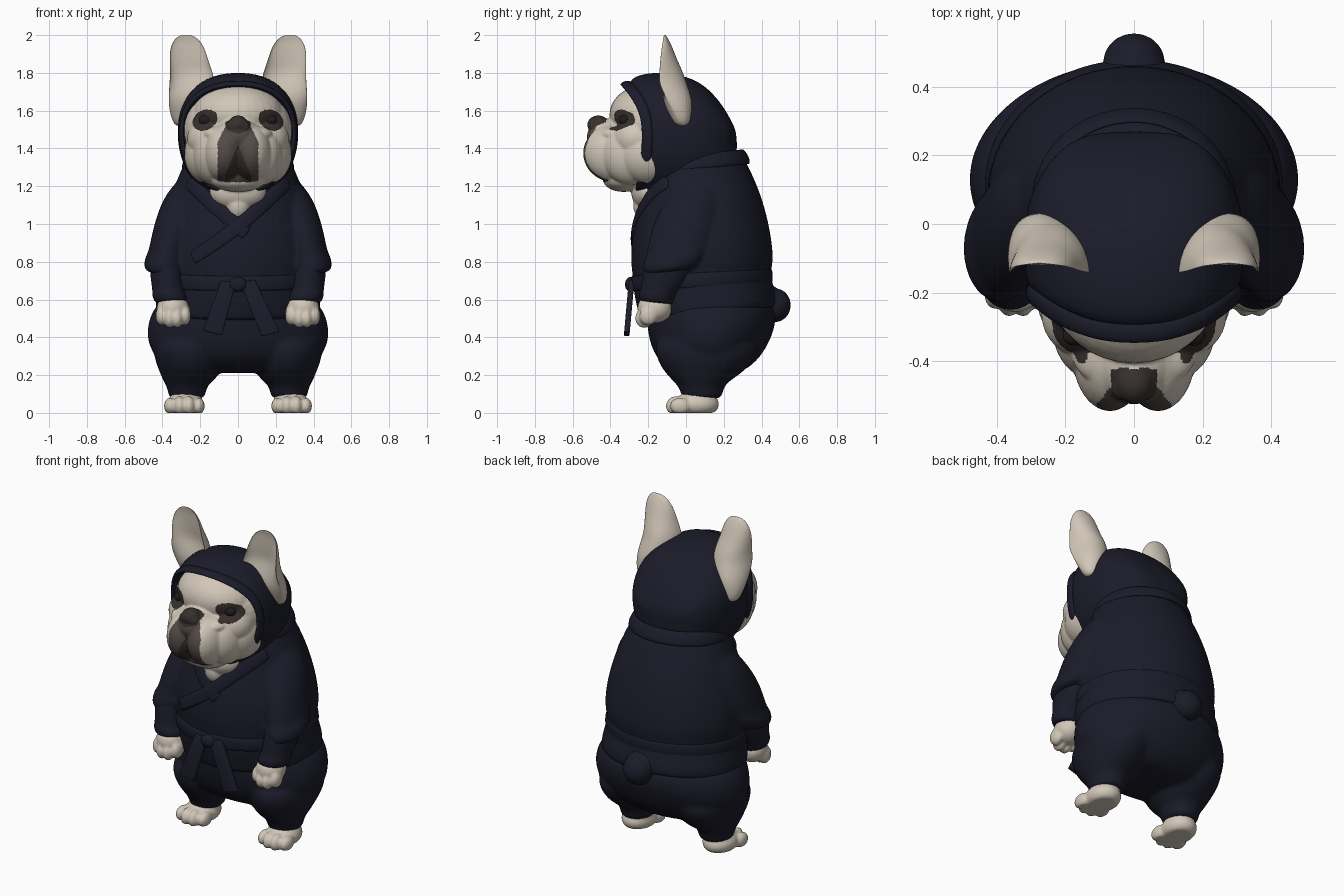
import bpy, bmesh, math
from mathutils import Vector, Matrix
from mathutils.bvhtree import BVHTree

if "Cube" in bpy.data.objects:
    bpy.data.objects.remove(bpy.data.objects["Cube"])

def material(name, rgb):
    m = bpy.data.materials.new(name)
    m.diffuse_color = (*rgb, 1)
    m.use_nodes = True
    m.node_tree.nodes["Principled BSDF"].inputs["Base Color"].default_value = m.diffuse_color
    return m

NAVY = material("navy cloth", (0.0108, 0.0114, 0.0225))
CREAM = material("cream fur", (0.64, 0.57, 0.48))
BROWN = material("muzzle brown", (0.085, 0.068, 0.06))
DARK = material("dark brown", (0.038, 0.029, 0.026))
BLACK = material("eye black", (0.014, 0.012, 0.012))

def finish(name, bm, mats, mods=()):
    """Make an object, bake its modifiers, shade smooth."""
    bmesh.ops.recalc_face_normals(bm, faces=bm.faces)
    me = bpy.data.meshes.new(name)
    bm.to_mesh(me)
    bm.free()
    ob = bpy.data.objects.new(name, me)
    bpy.context.collection.objects.link(ob)
    for kind, props in mods:
        md = ob.modifiers.new(kind, kind)
        for k, v in props.items():
            setattr(md, k, v)
    bpy.context.view_layer.update()
    ev = ob.evaluated_get(bpy.context.evaluated_depsgraph_get())
    baked = bpy.data.meshes.new_from_object(ev)
    ob.modifiers.clear()
    ob.data = baked
    baked.materials.clear()
    for m in mats:
        baked.materials.append(m)
    for p in baked.polygons:
        p.use_smooth = True
        p.material_index = 0
    return ob

def melt(voxel, times):
    return [("REMESH", {"mode": "VOXEL", "voxel_size": voxel}),
            ("SMOOTH", {"factor": 0.5, "iterations": times})]

def fuse(name, parts, mat, voxel, times):
    """Melt several objects into one."""
    bm = bmesh.new()
    for ob in parts:
        bm.from_mesh(ob.data)
        bpy.data.objects.remove(ob)
    return finish(name, bm, [mat], melt(voxel, times))

def loft(name, rings, mat, closed=False, level=2):
    bm = bmesh.new()
    vs = [[bm.verts.new(p) for p in r] for r in rings]
    n = len(vs[0])
    pairs = list(zip(vs, vs[1:])) + ([(vs[-1], vs[0])] if closed else [])
    for a, b in pairs:
        for i in range(n):
            j = (i + 1) % n
            bm.faces.new((a[i], a[j], b[j], b[i]))
    if not closed:
        bm.faces.new(vs[0])
        bm.faces.new(vs[-1])
    return finish(name, bm, [mat], [("SUBSURF", {"levels": level})])

def oval(z, cx, rx, yf, yb, tilt=0, n=28):
    """Horizontal ring between front yf and back yb; tilt lifts the back."""
    pts = []
    for i in range(n):
        a = 2 * math.pi * i / n
        y = (yf + yb) / 2 + (yb - yf) / 2 * math.sin(a)
        pts.append(Vector((cx + rx * math.cos(a), y, z + tilt * y)))
    return pts

def tube(name, path, w, t, mat, axis, closed=False):
    """Flattened roll: half width w, half thickness t along axis(point)."""
    rings = []
    for i, p in enumerate(path):
        q = path[(i + 1) % len(path)] if closed else path[min(i + 1, len(path) - 1)]
        o = path[i - 1] if closed else path[max(i - 1, 0)]
        ax = axis(p).normalized()
        side = (q - o).cross(ax).normalized()
        rings.append([p + side * w * math.cos(k * math.pi / 5) + ax * t * math.sin(k * math.pi / 5)
                      for k in range(10)])
    return loft(name, rings, mat, closed, 1)

def blob(name, balls, mats, voxel=0.01, floor=None, times=4):
    """Ellipsoids (centre, radii) fused into one soft form."""
    bm = bmesh.new()
    for c, r in balls:
        bmesh.ops.create_uvsphere(bm, u_segments=32, v_segments=20, radius=1,
                                  matrix=Matrix.Translation(c) @ Matrix.Diagonal((*r, 1)))
    if floor is not None:
        for v in bm.verts:
            v.co.z = max(v.co.z, floor)
    return finish(name, bm, mats, melt(voxel, times))

def both(balls):
    return balls + [((-c[0], c[1], c[2]), r) for c, r in balls]

# jacket body with skirt
jacket = loft("jacket_body", [oval(z, 0, rx, yf, yb, t) for z, rx, yf, yb, t in (
    (.505, .42, -.235, .47, .1), (.52, .44, -.245, .485, .1), (.59, .437, -.265, .48, .08),
    (.66, .425, -.28, .46, .05), (.74, .415, -.285, .45, .03), (.80, .43, -.295, .465, 0),
    (.90, .425, -.29, .458, 0), (1.0, .405, -.275, .44, 0), (1.1, .375, -.245, .415, 0),
    (1.2, .34, -.23, .38, 0), (1.3, .295, -.2, .335, 0), (1.38, .265, -.16, .29, 0),
    (1.42, .2, -.1, .22, 0))], NAVY)
tree = BVHTree.FromPolygons([v.co for v in jacket.data.vertices],
                            [tuple(p.vertices) for p in jacket.data.polygons])

# trousers seat and tail bump
trousers = [loft("seat", [oval(z, 0, rx, yf, yb) for z, rx, yf, yb in (
    (.21, .27, -.03, .27), (.235, .36, -.10, .33), (.30, .447, -.165, .40), (.38, .484, -.195, .445),
    (.46, .484, -.208, .475), (.54, .457, -.215, .48), (.62, .40, -.2, .44))], NAVY)]
blob("tail", [((0, .47, .57), (.09, .085, .09)), ((0, .42, .59), (.11, .08, .1))], [NAVY])
sleeves = []

for s, side in ((1, "right"), (-1, "left")):
    # trouser leg with gathered ankle folds
    trousers.append(loft(side + "_leg", [oval(z, s * cx, rx, yf, yb) for z, cx, rx, yf, yb in (
        (.075, .27, .085, -.01, .18), (.085, .27, .10, -.025, .195), (.115, .27, .10, -.03, .195),
        (.13, .27, .108, -.04, .205), (.15, .27, .112, -.05, .21), (.17, .262, .135, -.07, .235),
        (.20, .256, .153, -.10, .28), (.25, .258, .172, -.14, .34), (.33, .265, .19, -.17, .39),
        (.42, .26, .17, -.15, .38))], NAVY))
    # upper sleeve, folded back at the elbow
    sleeves.append(loft(side + "_sleeve", [oval(z, s * cx, rx, yf, yb, .12) for z, cx, rx, yf, yb in (
        (.755, .385, .08, -.19, .03), (.765, .39, .105, -.225, .06), (.80, .39, .108, -.23, .09),
        (.835, .385, .106, -.225, .11), (.85, .378, .098, -.21, .12), (.93, .36, .10, -.2, .15),
        (1.03, .335, .10, -.17, .17), (1.12, .30, .10, -.12, .18), (1.2, .26, .085, -.07, .17),
        (1.25, .22, .06, -.02, .14))], NAVY))
    # forearm sleeve and cuff
    loft(side + "_lower_sleeve", [oval(z, s * cx, rx, yf, yb, -.1) for z, cx, rx, yf, yb in (
        (.565, .352, .075, -.235, -.08), (.575, .355, .09, -.25, -.065), (.61, .362, .093, -.25, -.055),
        (.625, .367, .086, -.24, -.05), (.67, .372, .086, -.235, -.02), (.74, .378, .09, -.23, .03),
        (.82, .38, .08, -.2, .04))], NAVY)
    # front paw with fingers
    hand = [((s * .345, -.165, .555), (.085, .092, .08))]
    hand += [((s * (.28 + .042 * k), -.2 - .022 * (k in (1, 2)), .515 - .014 * (k in (1, 2))),
              (.03, .048, .052)) for k in range(4)]
    hand += [((s * .268, -.15, .54), (.027, .038, .045))]
    blob(side + "_hand", hand, [CREAM], .008, None, 7)
    # foot with toes
    foot = [((s * .28, .055, .045), (.097, .12, .07)), ((s * .275, .07, .08), (.085, .095, .06))]
    foot += [((s * (.209 + .05 * k), -.03 - .022 * (k in (1, 2)), .036), (.033, .055, .045 + .008 * (k in (1, 2))))
             for k in range(4)]
    blob(side + "_foot", foot, [CREAM], .008, 0, 6)
    # ear: crescent sections hollow at the front
    rings = []
    for z, cx, cy, rx, ry, h in ((1.515, .305, -.02, .03, .035, 1), (1.58, .288, -.045, .073, .075, .6),
                                 (1.66, .266, -.095, .104, .13, .25), (1.74, .242, -.15, .122, .155, -.25),
                                 (1.80, .246, -.148, .114, .135, -.4), (1.86, .259, -.142, .104, .10, -.4),
                                 (1.92, .267, -.134, .095, .068, -.4), (1.965, .271, -.125, .075, .04, -.4),
                                 (1.99, .274, -.12, .05, .02, -.3), (2.002, .276, -.116, .022, .008, 0)):
        ring = []
        for i in range(24):
            a = 2 * math.pi * i / 24
            d = math.sin(a)
            ring.append(Vector((s * (cx + rx * math.cos(a)), cy + ry * (d if d > 0 else h * d), z)))
        rings.append(ring)
    loft(side + "_ear", rings, CREAM)
    # eyeball
    blob(side + "_eye", [((s * .172, -.325, 1.55), (.036, .03, .03))], [BLACK], .006)

fuse("trousers", trousers, NAVY, .013, 10)
fuse("jacket", [jacket] + sleeves, NAVY, .012, 4)

# hood: rings running back from the face opening
def hood_ring(y, rx, zt, zb, top, bot, n=32):
    pts = []
    for i in range(n):
        a = 2 * math.pi * i / n
        c, d = math.cos(a), math.sin(a)
        e = .88 if d > 0 else 1
        zc = 1.48
        pts.append(Vector((math.copysign(abs(c) ** e, c) * rx, y - (top if d > 0 else bot) * d * d,
                           zc + (abs(d) ** e * (zt - zc) if d > 0 else d * (zc - zb)))))
    return pts

opening = hood_ring(-.205, .302, 1.745, 1.16, .115, .04)
loft("hood", [hood_ring(-.11, .25, 1.68, 1.2, .115, .04), opening,
              hood_ring(-.15, .318, 1.793, 1.12, .11, .04), hood_ring(-.07, .322, 1.808, 1.1, .06, 0),
              hood_ring(.02, .318, 1.782, 1.1, .01, 0), hood_ring(.10, .298, 1.735, 1.12, 0, 0),
              hood_ring(.18, .25, 1.65, 1.15, 0, 0), hood_ring(.24, .19, 1.55, 1.2, 0, 0),
              hood_ring(.27, .10, 1.48, 1.3, 0, 0)], NAVY)
tube("hood_band", opening, .03, .014, NAVY, lambda p: Vector((p.x, -.06, p.z - 1.48)), True)
tube("neck_roll", oval(1.325, 0, .278, -.19, .318, .1), .045, .014, NAVY,
     lambda p: Vector((p.x, p.y - .07, .12)), True)

# face
face = blob("face", both([((.07, -.375, 1.375), (.11, .17, .155)), ((.125, -.29, 1.37), (.115, .16, .165)),
                          ((.15, -.2, 1.37), (.135, .17, .16)), ((.10, -.36, 1.475), (.085, .10, .045)),
                          ((.14, -.26, 1.45), (.13, .13, .12)), ((.035, -.475, 1.515), (.03, .038, .03))]) +
            [((0, -.145, 1.5), (.288, .245, .25)), ((0, -.2, 1.58), (.24, .205, .16)),
             ((0, -.39, 1.46), (.12, .135, .10)), ((0, -.465, 1.525), (.055, .058, .05)),
             ((0, -.33, 1.235), (.15, .11, .065)), ((0, -.2, 1.17), (.15, .09, .1)),
             ((0, -.22, 1.1), (.065, .06, .08))],
            [CREAM, BROWN, DARK], .006, None, 8)
for p in face.data.polygons:
    x, y, z = abs(p.center.x), p.center.y, p.center.z
    if y < -.25 and ((x - .175) / .066) ** 2 + ((z - 1.55 + .2 * (x - .175)) / .055) ** 2 < 1:
        p.material_index = 2                      # eye patch
    elif y < -.42 and (x / .068) ** 2 + ((z - 1.53) / .05) ** 2 < 1:
        p.material_index = 2                      # nose
    elif y < -.38 and 1.22 < z < 1.42 and x < min(.07, (1.42 - z) * .42):
        p.material_index = 2                      # mouth
    elif y < -.38 and 1.225 < z < 1.53 and x < min(.108, .06 + (1.53 - z) * .5):
        p.material_index = 1                      # muzzle patch

# crossed collar laid on the chest
def collar(name, ends, lift):
    path = []
    for (x0, z0), (x1, z1) in zip(ends, ends[1:]):
        for k in range(5):
            x, z = x0 + (x1 - x0) * k / 5, z0 + (z1 - z0) * k / 5
            hit = tree.ray_cast(Vector((x, -2, z)), Vector((0, 1, 0)))[0]
            if hit:
                path.append(hit + Vector((0, -lift, 0)))
    tube(name, path, .04, .011, NAVY, lambda p: Vector((p.x * .8, -.3, .05)))

collar("collar_under", [(-.27, 1.23), (-.13, 1.10), (0, .985), (.06, .94)], 0)
collar("collar_over", [(.27, 1.23), (.13, 1.10), (0, .985), (-.14, .885), (-.27, .80)], .004)

# belt, knot and hanging ends
tube("belt", oval(.70, 0, .42, -.286, .452, .05), .042, .011, NAVY,
     lambda p: Vector((p.x, p.y - .08, 0)), True)
blob("belt_knot", [((0, -.292, .68), (.05, .032, .042))], [NAVY])
for name, corners in (("right", ((.01, .69), (.09, .705), (.22, .43), (.125, .405))),
                      ("left", ((-.01, .69), (-.09, .70), (-.185, .435), (-.085, .41)))):
    bm = bmesh.new()
    lean = lambda z: -.288 - .09 * (.7 - z)
    a, b = [[bm.verts.new((x, lean(z) + d, z)) for x, z in corners] for d in (-.015, .015)]
    bm.faces.new(a)
    bm.faces.new(b)
    for i in range(4):
        bm.faces.new((a[i], a[(i + 1) % 4], b[(i + 1) % 4], b[i]))
    finish("belt_end_" + name, bm, [NAVY], [("BEVEL", {"width": .008, "segments": 3})])
